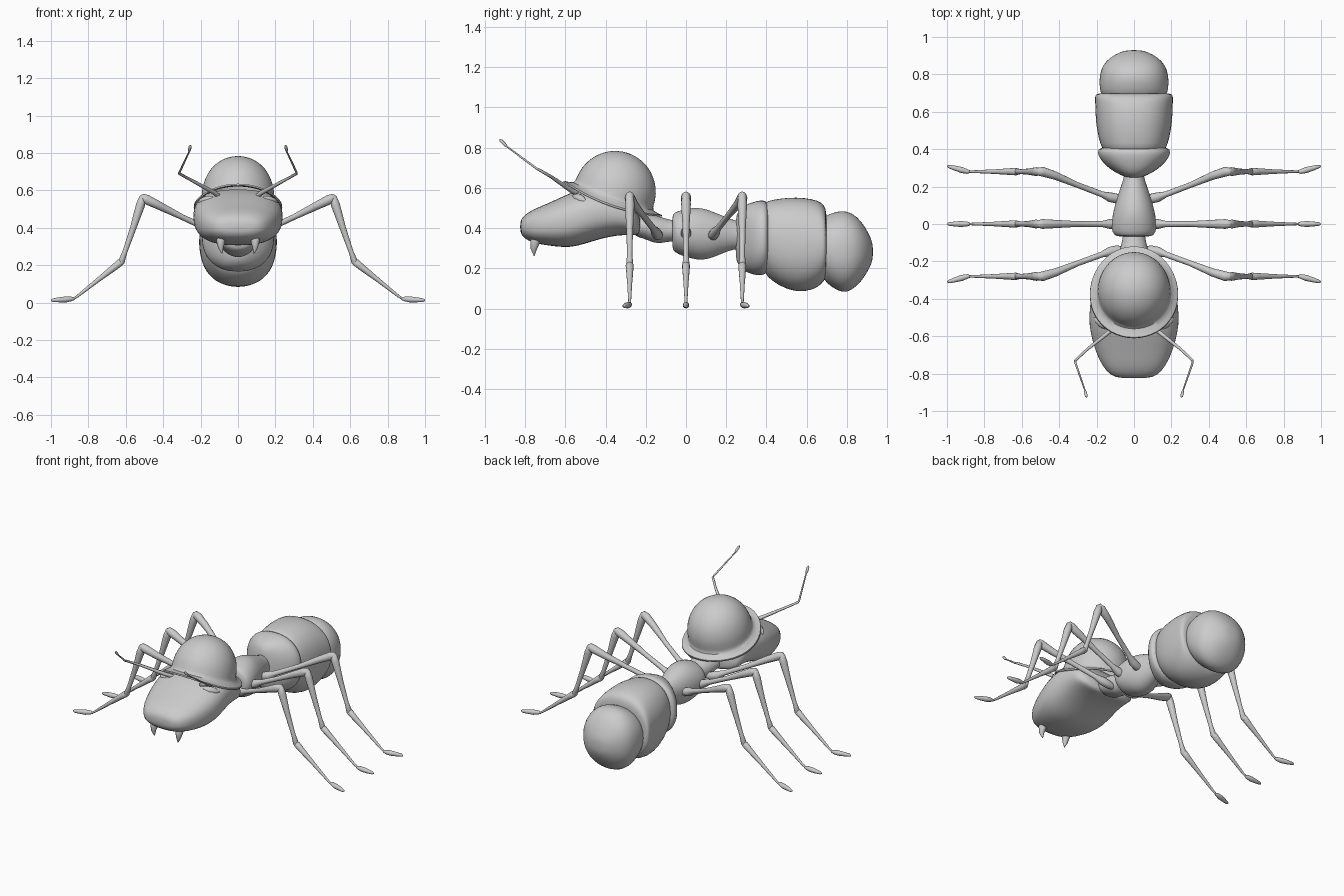
import bpy, bmesh
from math import sin, cos, pi, radians
from mathutils import Vector, Matrix

cube = bpy.data.objects.get("Cube")
if cube:
    bpy.data.objects.remove(cube, do_unlink=True)

grey = bpy.data.materials.new("plain_grey")
grey.use_nodes = True
GREY = (0.6, 0.6, 0.6, 1)
grey.diffuse_color = GREY
grey.node_tree.nodes["Principled BSDF"].inputs["Base Color"].default_value = GREY


def skin(name, rings, subdiv=0, capped=True, angle=60):
    """Bridge equal-sized rings of points into one smooth object."""
    bm = bmesh.new()
    loops = [[bm.verts.new(p) for p in ring] for ring in rings]
    n = len(loops[0])
    for a, b in zip(loops, loops[1:]):
        for i in range(n):
            j = (i + 1) % n
            bm.faces.new((a[i], a[j], b[j], b[i]))
    if capped:
        bm.faces.new(loops[0])
        bm.faces.new(loops[-1])
    bmesh.ops.recalc_face_normals(bm, faces=bm.faces)
    mesh = bpy.data.meshes.new(name)
    bm.to_mesh(mesh)
    bm.free()
    mesh.materials.append(grey)
    obj = bpy.data.objects.new(name, mesh)
    bpy.context.collection.objects.link(obj)
    bpy.ops.object.select_all(action='DESELECT')
    obj.select_set(True)
    bpy.context.view_layer.objects.active = obj
    bpy.ops.object.shade_smooth_by_angle(angle=radians(angle))
    if subdiv:
        obj.modifiers.new("Subdivision", 'SUBSURF').levels = subdiv
        obj.modifiers["Subdivision"].render_levels = subdiv
    return obj


def power(v, e):
    return abs(v) ** e * (1 if v >= 0 else -1)


def body(name, sections, square=2.0, n=28):
    """Loft along y; each section is (y, bottom, top, half width)."""
    rings = []
    for y, lo, hi, w in sections:
        ring = []
        for i in range(n):
            a = 2 * pi * i / n
            ring.append(Vector((w * power(cos(a), 2 / square), y,
                                (lo + hi) / 2 + (hi - lo) / 2 * power(sin(a), 2 / square))))
        rings.append(ring)
    return skin(name, rings, subdiv=1, angle=80)


def limb(name, side, nodes, n=12):
    """Tapered tube; each node is (x, y, z, radius)."""
    pts = [Vector((p[0] * side, p[1], p[2])) for p in nodes]
    rings = []
    for k, p in enumerate(pts):
        t = (pts[min(k + 1, len(pts) - 1)] - pts[max(k - 1, 0)]).normalized()
        u = t.cross(Vector((0, 1, 0))).normalized()
        v = t.cross(u)
        r = nodes[k][3]
        rings.append([p + r * (cos(2 * pi * i / n) * u + sin(2 * pi * i / n) * v)
                      for i in range(n)])
    return skin(name, rings)


# Head, long and flat-bottomed, and the neck behind it
body("head", [(-.825, .385, .43, .07), (-.812, .352, .46, .125), (-.76, .325, .495, .17),
              (-.68, .312, .525, .208), (-.58, .30, .575, .235), (-.5, .322, .60, .243),
              (-.4, .355, .615, .232), (-.3, .368, .57, .224), (-.25, .362, .50, .205),
              (-.225, .37, .46, .11)], square=2.5)
body("neck", [(-.27, .36, .46, .1), (-.21, .35, .47, .085), (-.16, .325, .465, .08),
              (-.12, .325, .455, .072), (-.08, .335, .44, .06), (-.03, .33, .44, .06)])

# Thorax, broad in front and tapering to the waist
body("thorax", [(-.07, .30, .465, .08), (-.058, .28, .478, .112), (-.02, .262, .492, .122),
                (.03, .248, .502, .118), (.08, .238, .502, .108), (.14, .255, .48, .092),
                (.2, .283, .455, .07), (.26, .30, .43, .05), (.32, .30, .43, .05)])

# Abdomen in three overlapping segments
body("abdomen_front", [(.245, .25, .45, .03), (.26, .215, .49, .07), (.29, .185, .515, .125),
                       (.33, .168, .53, .17), (.37, .163, .54, .195), (.40, .17, .537, .195),
                       (.415, .20, .51, .165)], square=2.3)
body("abdomen_middle", [(.385, .19, .52, .155), (.40, .16, .535, .17), (.46, .112, .548, .192),
                        (.55, .078, .556, .206), (.63, .09, .546, .208), (.675, .12, .53, .21),
                        (.695, .15, .50, .208), (.70, .18, .46, .18)], square=2.3)
body("abdomen_tip", [(.67, .16, .45, .165), (.70, .125, .465, .18), (.75, .088, .485, .187),
                     (.80, .075, .488, .184), (.85, .11, .46, .168), (.89, .16, .41, .13),
                     (.92, .215, .35, .075), (.93, .25, .315, .03)], square=2.2)

# Helmet: dome and drooping brim, tilted up at the front
profile = [(.203 * cos(radians(a)), .02 + .205 * sin(radians(a))) for a in range(89, 0, -8)]
profile += [(.205, .01), (.212, -.002), (.235, -.008), (.258, -.01), (.26, -.018)]
tilt = Matrix.Translation((0, -.36, .56)) @ Matrix.Rotation(-.337, 4, 'X')
rings = []
for r, z in profile:
    ring = []
    for i in range(48):
        a = 2 * pi * i / 48
        flare = (r / .26) ** 4
        x = r * cos(a) * (.98 - .07 * flare)
        ring.append(tilt @ Vector((x, r * sin(a), z - .035 * flare * cos(a) ** 2)))
    rings.append(ring)
helmet = skin("helmet", rings, capped=False, angle=40)
bm = bmesh.new()
bm.from_mesh(helmet.data)
bmesh.ops.holes_fill(bm, edges=[e for e in bm.edges if e.is_boundary and
                                all(v.co.z > .7 for v in e.verts)], sides=0)
bm.to_mesh(helmet.data)
bm.free()
shell = helmet.modifiers.new("Thickness", 'SOLIDIFY')
shell.thickness = .008

for side, label in ((1, "left"), (-1, "right")):
    # Legs: hip, thigh, shin, lower leg and foot
    for place, hip, out in (("front", -.14, -.28), ("middle", 0, 0), ("rear", .135, .28)):
        mid = hip + (out - hip) * .5
        limb(f"{place}_{label}_thigh", side, [
            (.05, hip, .36, .018), (.09, hip, .365, .026), (.13, hip + (out - hip) * .06, .378, .026),
            (.17, hip + (out - hip) * .16, .398, .016), (.3, mid, .458, .015),
            (.42, hip + (out - hip) * .85, .518, .022), (.49, out, .552, .026),
            (.515, out, .563, .02), (.525, out, .565, .006)])
        limb(f"{place}_{label}_shin", side, [
            (.50, out, .575, .006), (.508, out, .562, .02), (.522, out, .52, .024),
            (.56, out, .40, .017), (.605, out, .27, .013), (.625, out, .215, .018),
            (.632, out, .195, .008)])
        limb(f"{place}_{label}_lower_leg", side, [
            (.618, out, .232, .006), (.63, out, .215, .02), (.66, out, .19, .018),
            (.75, out, .12, .012), (.86, out, .033, .007), (.89, out, .015, .006)])
        toe = out * 1.1
        limb(f"{place}_{label}_foot", side, [
            (.875, out, .02, .006), (.89, out, .02, .012), (.92, out * 1.03, .017, .016),
            (.96, out * 1.07, .015, .013), (.99, toe, .013, .009), (1.0, toe, .012, .003)])

    # Antenna with a bent elbow and a small club
    limb(f"{label}_antenna", side, [
        (.09, -.52, .56, .013), (.13, -.575, .59, .012), (.25, -.67, .655, .008),
        (.314, -.73, .69, .007), (.314, -.74, .694, .006), (.262, -.89, .805, .004),
        (.26, -.90, .815, .008), (.255, -.92, .835, .008), (.253, -.926, .842, .002)], n=8)

    # Fang hanging from the front of the jaw
    limb(f"{label}_fang", side, [
        (.09, -.74, .36, .026), (.092, -.75, .33, .024), (.092, -.757, .295, .015),
        (.086, -.755, .262, .002)])

    # Eye: a low almond-shaped bulge under the brim
    limb(f"{label}_eye", side, [
        (.115, -.555, .555, .004), (.135, -.55, .553, .018), (.165, -.535, .548, .024),
        (.195, -.515, .54, .018), (.212, -.50, .535, .004)])
